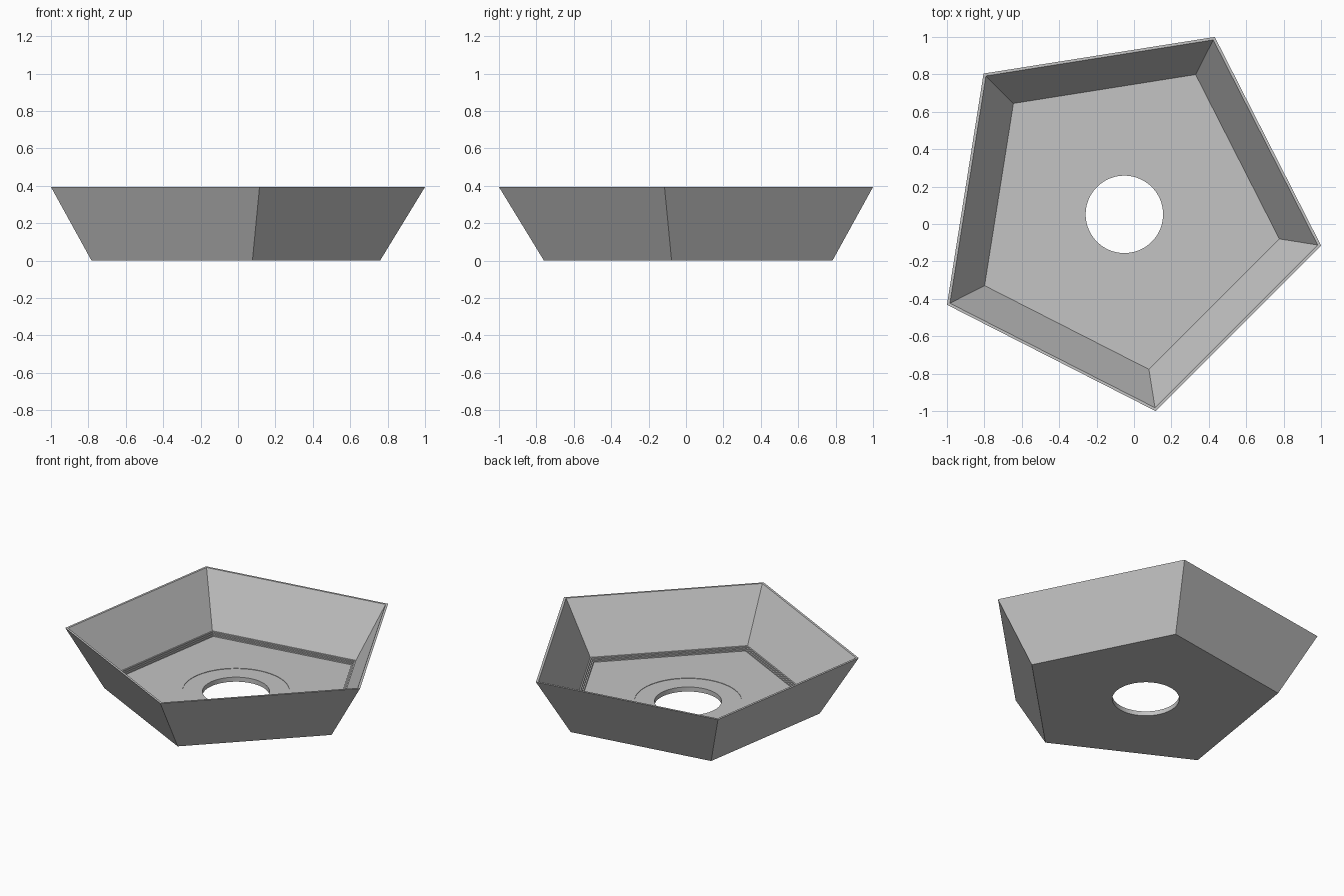
import bpy
import bmesh
import math

cube = bpy.data.objects.get("Cube")
if cube:
    bpy.data.objects.remove(cube)

SIDES, SEGMENTS = 5, 80
CENTRE = (-0.0515, 0.0515)
TURN = math.radians(-9)
HEIGHT, BASE_R, TOP_R = 0.394, 0.821, 1.0646
WALL, FLOOR, HOLE_R, SEAT_R = 0.018, 0.034, 0.207, 0.331
STEPS, STEP_RISE, STEP_RUN = 3, 0.008, 0.0103

# Plain grey material
grey = bpy.data.materials.new("plain grey")
grey.use_nodes = True
colour = (0.55, 0.55, 0.55, 1)
grey.diffuse_color = colour
grey.node_tree.nodes["Principled BSDF"].inputs["Base Color"].default_value = colour


def ring(bm, radius, z, round_ring):
    """One loop of points, either a circle or a pentagon of that corner radius."""
    verts = []
    corner = math.tau / SIDES
    for i in range(SEGMENTS):
        a = math.tau * i / SEGMENTS
        r = radius
        if not round_ring:
            r *= math.cos(corner / 2) / math.cos(a % corner - corner / 2)
        verts.append(bm.verts.new((CENTRE[0] + r * math.cos(a + TURN),
                                   CENTRE[1] + r * math.sin(a + TURN), z)))
    return verts


# Cross-section: under the floor, up the outer wall, over the rim, down inside
profile = [(HOLE_R, 0, True), (BASE_R, 0, False),
           (TOP_R, HEIGHT, False), (TOP_R - WALL, HEIGHT, False)]

# Small stair where the inner wall meets the floor
z = FLOOR + STEPS * STEP_RISE
r = BASE_R - WALL + (TOP_R - BASE_R) * z / HEIGHT
profile.append((r, z, False))
for _ in range(STEPS):
    r -= STEP_RUN
    profile += [(r, z, False), (r, z - STEP_RISE, False)]
    z -= STEP_RISE

# Shallow round seat and central hole
profile += [(SEAT_R, FLOOR, True), (SEAT_R, FLOOR - 0.003, True),
            (HOLE_R, FLOOR - 0.003, True)]

# Loft the closed cross-section around the centre
bm = bmesh.new()
rings = [ring(bm, *p) for p in profile]
for k, lower in enumerate(rings):
    upper = rings[(k + 1) % len(rings)]
    for i in range(SEGMENTS):
        j = (i + 1) % SEGMENTS
        bm.faces.new((lower[i], lower[j], upper[j], upper[i]))
bmesh.ops.recalc_face_normals(bm, faces=bm.faces)

mesh = bpy.data.meshes.new("pentagonal_tray")
bm.to_mesh(mesh)
bm.free()
mesh.materials.append(grey)
tray = bpy.data.objects.new("pentagonal_tray", mesh)
bpy.context.collection.objects.link(tray)

# Smooth hole wall, crisp pentagon edges
bpy.ops.object.select_all(action="DESELECT")
tray.select_set(True)
bpy.context.view_layer.objects.active = tray
bpy.ops.object.shade_smooth_by_angle(angle=math.radians(30))
